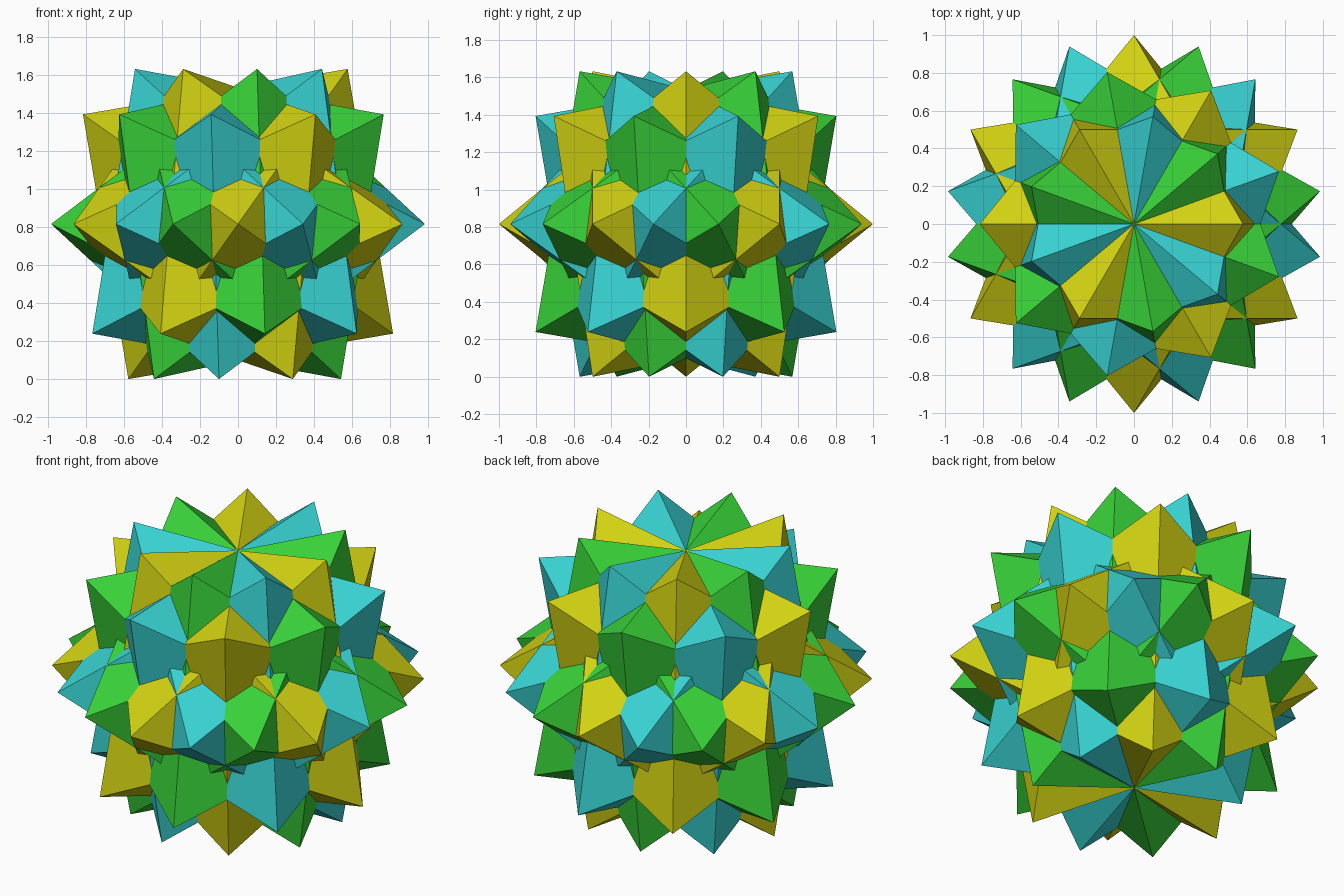
import bpy, bmesh, math
from mathutils import Matrix, Vector

if "Cube" in bpy.data.objects:
    bpy.data.objects.remove(bpy.data.objects["Cube"])

HALF = math.sqrt(2 / 3)  # centre height: lowest tips rest on z = 0

COLOURS = {
    "yellow": (0.64, 0.64, 0.006, 1),
    "green": (0.04, 0.64, 0.04, 1),
    "cyan": (0.04, 0.64, 0.64, 1),
}

# turn the cube diagonal upright, with one upper tip pointing along +x
up = Vector((1, 1, 1)).normalized()
out = Vector((1, 1, -2)).normalized()
upright = Matrix((out, up.cross(out), up)).to_4x4()


def add_octahedron(bm, matrix):
    """Regular octahedron with tips on the unit sphere."""
    v = [bm.verts.new(matrix @ Vector(p)) for p in
         ((1, 0, 0), (0, 1, 0), (-1, 0, 0), (0, -1, 0), (0, 0, 1), (0, 0, -1))]
    for i in range(4):
        j = (i + 1) % 4
        bm.faces.new((v[i], v[j], v[4]))
        bm.faces.new((v[j], v[i], v[5]))


# three star clusters, each turned 40 degrees from the last
for k, (name, colour) in enumerate(COLOURS.items()):
    mat = bpy.data.materials.new(name)
    mat.diffuse_color = colour
    mat.use_nodes = True
    mat.node_tree.nodes["Principled BSDF"].inputs["Base Color"].default_value = mat.diffuse_color
    place = (Matrix.Translation((0, 0, HALF))
             @ Matrix.Rotation(math.radians(40 * k), 4, 'Z') @ upright)
    bm = bmesh.new()
    # each cluster: three octahedra, each twisted 45 degrees about its own axis
    for axis in 'XYZ':
        add_octahedron(bm, place @ Matrix.Rotation(math.radians(45), 4, axis))
    bmesh.ops.recalc_face_normals(bm, faces=bm.faces)
    mesh = bpy.data.meshes.new(name + "_octahedra")
    bm.to_mesh(mesh)
    bm.free()
    mesh.materials.append(mat)
    obj = bpy.data.objects.new(name + "_octahedra", mesh)
    bpy.context.collection.objects.link(obj)
